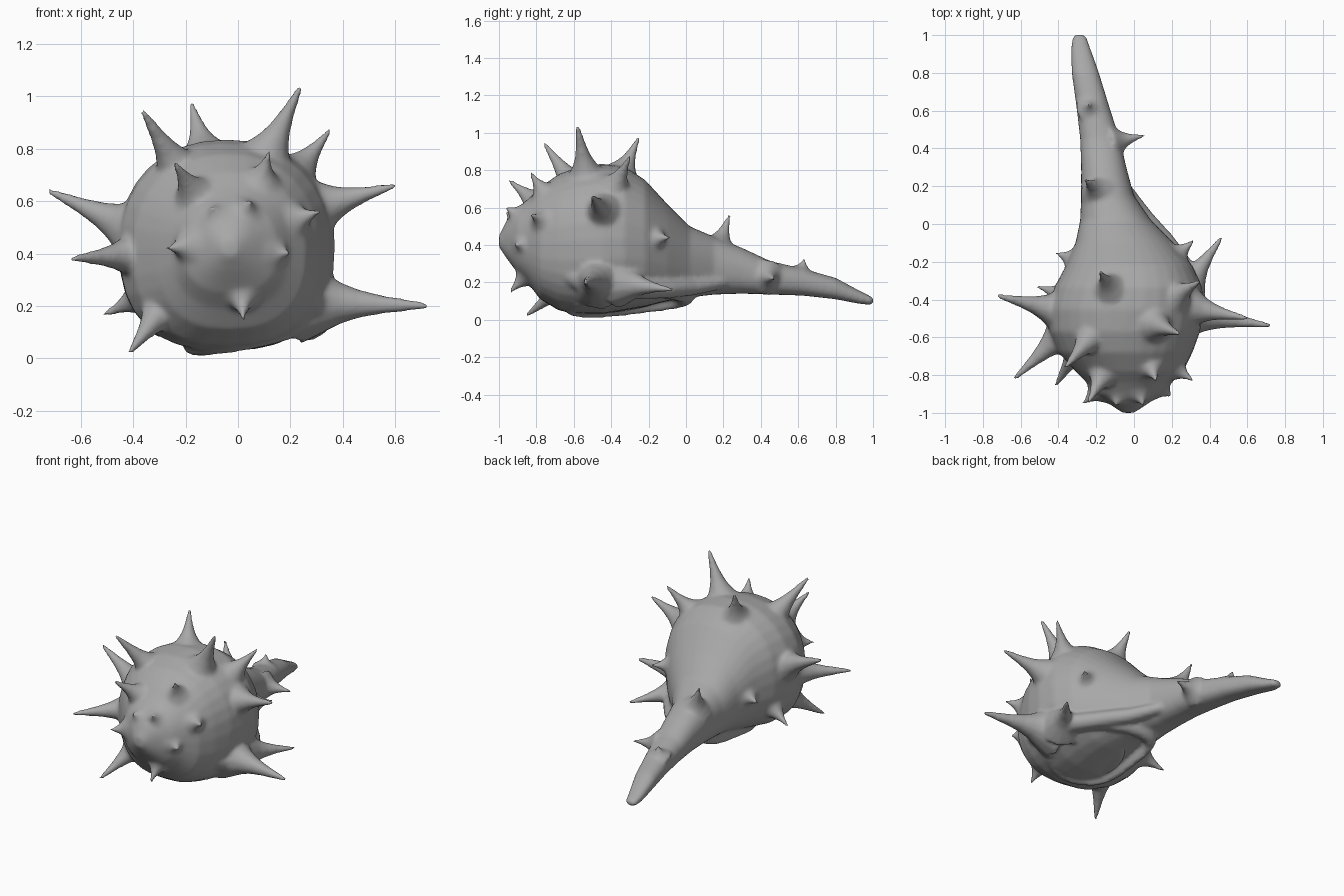
import bpy, bmesh, math
from mathutils import Vector
from mathutils.bvhtree import BVHTree

if "Cube" in bpy.data.objects:
    bpy.data.objects.remove(bpy.data.objects["Cube"])


def add_loft(bm, rings, closed=False):
    """Skin a list of point rings; cap the ends, or close it into a loop."""
    rows = [[bm.verts.new(p) for p in r] for r in rings]
    n = len(rows[0])
    pairs = list(zip(rows, rows[1:] + rows[:1])) if closed else list(zip(rows, rows[1:]))
    for a, b in pairs:
        for i in range(n):
            j = (i + 1) % n
            bm.faces.new((a[i], a[j], b[j], b[i]))
    if not closed:
        bm.faces.new(rows[0][::-1])
        bm.faces.new(rows[-1])


grey = bpy.data.materials.new("dark_grey")
grey.diffuse_color = (.39, .39, .39, 1)
grey.use_nodes = True
grey.node_tree.nodes["Principled BSDF"].inputs["Base Color"].default_value = grey.diffuse_color


def finish(name, bm):
    bmesh.ops.recalc_face_normals(bm, faces=bm.faces)
    me = bpy.data.meshes.new(name)
    bm.to_mesh(me)
    bm.free()
    me.shade_smooth()
    me.materials.append(grey)
    ob = bpy.data.objects.new(name, me)
    bpy.context.collection.objects.link(ob)
    return ob


def angles(n):
    return [2 * math.pi * i / n for i in range(n)]


# Body whorls and long canal: y, x min, x max, z min, z max
SECTIONS = [
    (-1.00, -.06, .00, .39, .45), (-.96, -.12, .06, .33, .53),
    (-.90, -.21, .15, .25, .60), (-.84, -.25, .20, .19, .65),
    (-.78, -.31, .26, .11, .71), (-.68, -.40, .31, .05, .78),
    (-.57, -.45, .35, .03, .82), (-.45, -.455, .37, .03, .835),
    (-.33, -.42, .36, .05, .82), (-.22, -.36, .31, .07, .75),
    (-.10, -.31, .21, .10, .62), (.02, -.285, .09, .12, .50),
    (.15, -.28, .00, .135, .445), (.30, -.28, -.04, .14, .385),
    (.45, -.285, -.075, .135, .315), (.62, -.305, -.13, .13, .275),
    (.80, -.33, -.185, .11, .225), (.93, -.335, -.23, .085, .155),
    (.99, -.325, -.25, .08, .125), (1.005, -.31, -.27, .09, .115)]


def section(y, x0, x1, z0, z1):
    pts = []
    for a in angles(32):
        e = 2 / (2.2 if math.sin(a) > 0 else 2.5)
        sgn = lambda v: math.copysign(abs(v) ** e, v)
        pts.append(((x0 + x1) / 2 + (x1 - x0) / 2 * sgn(math.cos(a)), y,
                    (z0 + z1) / 2 + (z1 - z0) / 2 * sgn(math.sin(a))))
    return pts


shell = bmesh.new()
add_loft(shell, [section(*s) for s in SECTIONS])
bmesh.ops.recalc_face_normals(shell, faces=shell.faces)
tree = BVHTree.FromBMesh(shell)

# Spikes: tip positions, each rooted on the nearest body surface
TIPS = [
    (-.725, -.38, .64), (-.635, -.82, .38), (.725, -.54, .20), (.605, -.50, .66),
    (.465, -.07, .16), (.355, -.30, .875), (.32, -.085, .44), (.24, -.58, 1.04),
    (-.365, -.76, .945), (-.18, -.25, .98), (-.245, -.95, .75), (.12, -.835, .79),
    (.315, -.83, .56), (-.415, -.855, .02), (-.515, -.33, .165), (-.42, -.15, .36),
    (.02, -.945, .145), (.05, -.965, .605), (-.10, -.965, .58), (.20, -.915, .40),
    (-.275, -.955, .42), (.06, .47, .22), (-.26, .235, .565), (-.24, .635, .33)]
SHIFT = {0: (0, 0, -.05), 1: (0, .08, 0), 2: (0, 0, -.08), 4: (.03, -.08, -.06),
         5: (0, -.04, 0), 8: (.02, .05, 0), 13: (0, .05, .03)}
PROFILE = [(-.3, 1.6), (-.12, 1.25), (0, 1), (.12, .76), (.3, .53), (.55, .34),
           (.8, .22), (1, .12)]
for k, tip in enumerate(TIPS):
    tip = Vector(tip)
    base = tree.find_nearest(tip)[0] + Vector(SHIFT.get(k, (0, 0, 0)))
    d = tip - base
    rad = .042 + .16 * d.length
    u = d.orthogonal().normalized()
    v = d.normalized().cross(u)
    add_loft(shell, [[base + d * t + (u * math.cos(a) + v * math.sin(a)) * rad * r
                      for a in angles(12)] for t, r in PROFILE])

# Outer lip: a ridge running from the low right spike back into the canal
RIDGE = [(.27, -.66, .24, .03), (.32, -.54, .19, .06), (.31, -.38, .175, .06),
         (.25, -.22, .165, .055), (.16, -.09, .165, .05), (.05, .04, .175, .045),
         (-.06, .2, .20, .035)]
add_loft(shell, [[(x + r * math.cos(a), y + .5 * r * math.cos(a), z + r * math.sin(a))
                  for a in angles(12)] for x, y, z, r in RIDGE])


# Sloping raised shield around the opening underneath
def on_plane(x, y, lift=0):
    return Vector((x, y, .068 + .2 * (x - .06) + .12 * (y + .36) + lift))


lip = []
for a in angles(40):
    c, s = math.cos(a), math.sin(a)
    back = max(s, 0)
    ring = []
    for b in angles(12):
        m = 1 + .14 * math.cos(b)
        x = .045 + .225 * m * c - .13 * back ** 2
        y = -.36 + (.36 if s > 0 else .255) * m * s
        ring.append(on_plane(x, y, .05 + .052 * math.sin(b)))
    lip.append(ring)
add_loft(shell, lip, closed=True)
spiny_shell = finish("spiny_shell", shell)

# Fuse body, spikes and lip into one smooth surface
fuse = spiny_shell.modifiers.new("fuse", 'REMESH')
fuse.mode = 'VOXEL'
fuse.voxel_size = .012
fuse.use_smooth_shade = True
soft = spiny_shell.modifiers.new("soften", 'SMOOTH')
soft.factor = .5
soft.iterations = 8

# Oval lid closing the opening
lid = bmesh.new()
add_loft(lid, [[on_plane(.055 + .2 * r * math.cos(a), -.365 + .25 * r * math.sin(a), h)
                for a in angles(32)]
               for r, h in ((1, .06), (1, .022), (.9, .012), (.5, .008))])
finish("opening_lid", lid)
